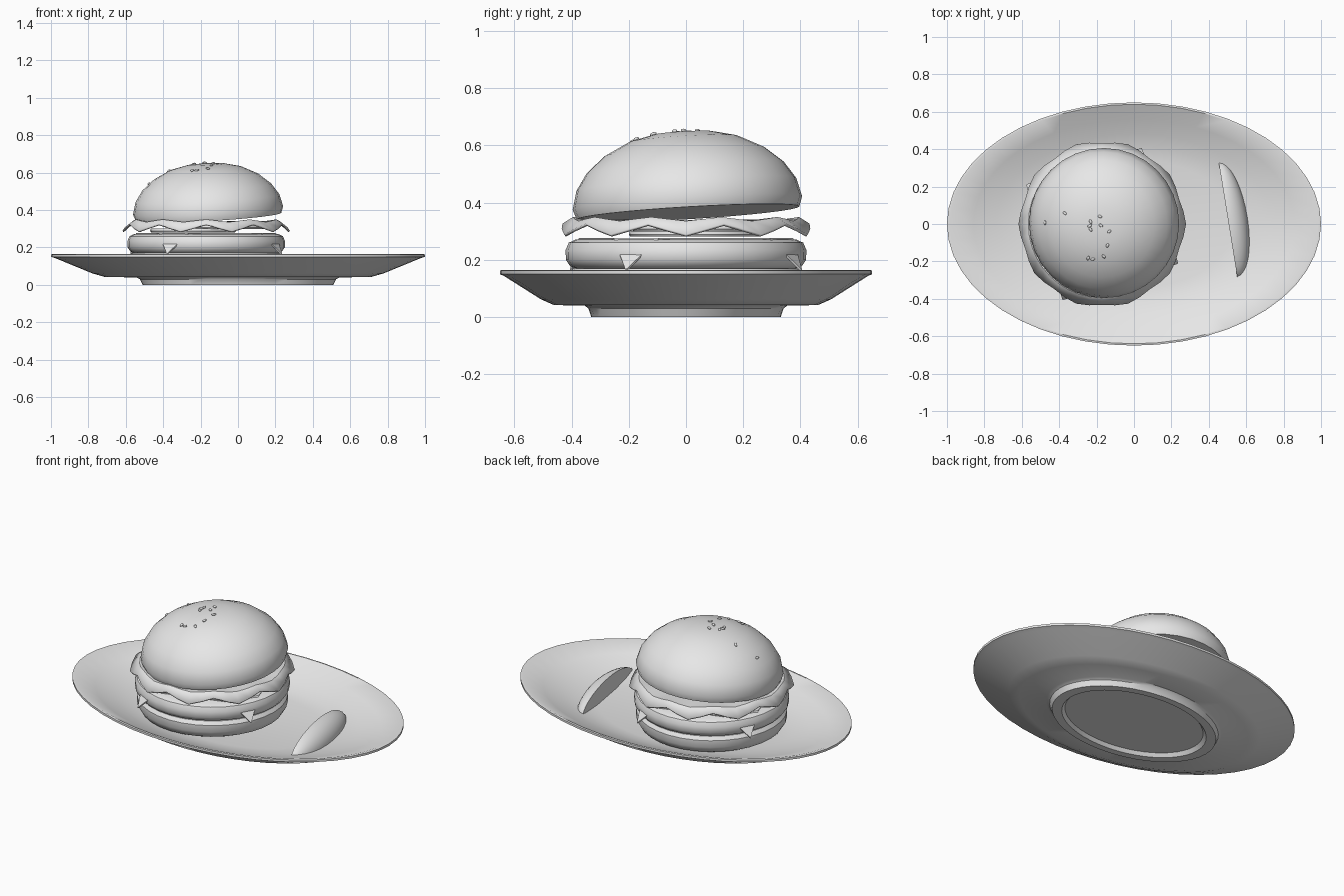
import bpy, bmesh, math
from mathutils import Matrix, Vector

if "Cube" in bpy.data.objects:
    bpy.data.objects.remove(bpy.data.objects["Cube"])

grey = bpy.data.materials.new("light_grey")
grey.diffuse_color = (0.8, 0.8, 0.8, 1)
grey.use_nodes = True
grey.node_tree.nodes["Principled BSDF"].inputs["Base Color"].default_value = grey.diffuse_color
CX = -0.17  # burger centre


def finish(name, bm, smooth=35, fix_normals=True):
    if fix_normals:
        bmesh.ops.recalc_face_normals(bm, faces=bm.faces)
    mesh = bpy.data.meshes.new(name)
    bm.to_mesh(mesh)
    bm.free()
    mesh.materials.append(grey)
    ob = bpy.data.objects.new(name, mesh)
    bpy.context.collection.objects.link(ob)
    bpy.ops.object.select_all(action='DESELECT')
    ob.select_set(True)
    bpy.context.view_layer.objects.active = ob
    if smooth:
        bpy.ops.object.shade_smooth_by_angle(angle=math.radians(smooth))
    return ob


def lathe(name, profile, sides=32, sy=1.0, smooth=35):
    """Revolve an (r, z) profile about z; points at r = 0 become poles."""
    bm = bmesh.new()
    rings = []
    for r, z in profile:
        n = sides if r > 0 else 1
        rings.append([bm.verts.new((r * math.cos(2 * math.pi * i / sides),
                                    r * sy * math.sin(2 * math.pi * i / sides), z))
                      for i in range(n)])
    for a, b in zip(rings, rings[1:]):
        for i in range(sides):
            j = (i + 1) % sides
            quad = [a[i % len(a)], a[j % len(a)], b[j % len(b)], b[i % len(b)]]
            bm.faces.new(list(dict.fromkeys(quad)))
    return finish(name, bm, smooth)


# Oval plate with a recessed foot
lathe("plate", [(0, .02), (.43, .02), (.45, 0), (.51, 0), (.525, .03), (.545, .04),
                (.71, .042), (.78, .062), (.975, .142), (1, .15), (1, .163), (.985, .165),
                (.86, .125), (.74, .092), (.64, .070), (.53, .057), (0, .055)],
      sides=48, sy=0.65)

# Lower bun and patty
bun = lathe("lower_bun", [(0, .055), (.35, .055), (.39, .075), (.41, .11), (.41, .15),
                          (.395, .17), (0, .17)])
patty = lathe("patty", [(0, .168), (.38, .168), (.405, .178), (.42, .20), (.421, .235),
                        (.41, .26), (.385, .272), (0, .272)])
for ob in (bun, patty):
    ob.location.x = CX

# Cheese slice with four corners folded down over the patty
bm = bmesh.new()
rim, tips = [], []
for k in range(4):
    rot = Matrix.Rotation(math.radians(-27.5 + 90 * k), 3, 'Z')
    rim += [bm.verts.new(rot @ Vector((.375, s * .09, .277))) for s in (-1, 1)]
    tips.append(bm.verts.new(rot @ Vector((.458, 0, .165))))
bm.faces.new(rim)
for k in range(4):
    bm.faces.new((rim[2 * k], tips[k], rim[2 * k + 1]))
cheese = finish("cheese_slice", bm, 0)
cheese.location.x = CX
cheese.modifiers.new("thickness", 'SOLIDIFY').thickness = 0.008

# Overlapping tomato slices
for i, (x, y, z) in enumerate([(-.24, .03, .281), (-.08, .04, .300)]):
    t = lathe("tomato_slice_%d" % (i + 1), [(0, 0), (.225, 0), (.23, .008), (.225, .02), (0, .02)])
    t.location = (x, y, z)

# Wavy lettuce leaf
bm = bmesh.new()
N = 40
rows = [[bm.verts.new((0, 0, .338))]]
for r, z, amp in [(.34, .34, .002), (.395, .343, .007), (.44, .308, .019)]:
    rows.append([])
    for i in range(N):
        a = 2 * math.pi * i / N
        w = math.cos(10 * a)
        rr = r + .008 * w * (r > .43)
        rows[-1].append(bm.verts.new((rr * math.cos(a), rr * math.sin(a), z - amp * w)))
for i in range(N):
    j = (i + 1) % N
    bm.faces.new((rows[0][0], rows[1][i], rows[1][j]))
    for a, b in zip(rows[1:], rows[2:]):
        bm.faces.new((a[i], b[i], b[j], a[j]))
lettuce = finish("lettuce", bm, 25)
lettuce.location.x = CX
lettuce.modifiers.new("thickness", 'SOLIDIFY').thickness = 0.01

# Top bun, tipped slightly
DOME = [(.402, .035), (.385, .10), (.345, .16), (.28, .215), (.19, .26), (.1, .281), (0, .287)]
top = lathe("top_bun", [(0, 0), (.39, 0)] + DOME, smooth=40)
tilt = (Matrix.Translation((CX + .012, .007, .364))
        @ Matrix.Rotation(math.radians(3.4), 4, 'X') @ Matrix.Rotation(math.radians(-3.2), 4, 'Y'))
top.matrix_world = tilt


def dome_height(r):
    for (r1, z1), (r0, z0) in zip(DOME, DOME[1:]):
        if r0 <= r <= r1:
            return z0 + (z1 - z0) * (r - r0) / (r1 - r0)
    return 0


# Sesame seeds resting on the top bun
SEEDS = [(-.45, 0), (-.34, .055), (-.15, .04), (-.2, .012), (-.205, -.01), (-.2, -.03),
         (-.145, -.008), (-.1, -.04), (-.11, -.115), (-.13, -.175), (-.19, -.19), (-.215, -.185)]
bm = bmesh.new()
for i, (x, y) in enumerate(SEEDS):
    lx, ly = x - CX - .028, y + .01
    r = math.hypot(lx, ly)
    slope = (dome_height(max(r - .01, 0)) - dome_height(r + .01)) / .02
    normal = Vector((lx / r * slope, ly / r * slope, 1)).normalized()
    mat = (tilt @ Matrix.Translation((lx, ly, dome_height(r) + .003))
           @ normal.to_track_quat('Z', 'Y').to_matrix().to_4x4()
           @ Matrix.Rotation(i * 1.3, 4, 'Z') @ Matrix.Diagonal((.013, .008, .006, 1)))
    bmesh.ops.create_uvsphere(bm, u_segments=8, v_segments=5, radius=1, matrix=mat)
finish("sesame_seeds", bm, 60)

# Side wedge: a quarter of a long ellipsoid with a flat upright face
bm = bmesh.new()
bmesh.ops.create_uvsphere(bm, u_segments=32, v_segments=16, radius=1,
                          matrix=Matrix.Diagonal((.105, .318, .105, 1)))
for no in ((-1, 0, 0), (0, 0, -1)):
    geom = bm.verts[:] + bm.edges[:] + bm.faces[:]
    cut = bmesh.ops.bisect_plane(bm, geom=geom, dist=1e-5, plane_co=(0, 0, 0),
                                 plane_no=no, clear_outer=True)
    bmesh.ops.holes_fill(bm, edges=[e for e in bm.edges if e.is_boundary], sides=0)
wedge = finish("side_wedge", bm, 40)
wedge.location = (.503, .02, .057)
wedge.rotation_euler.z = math.radians(9.2)
